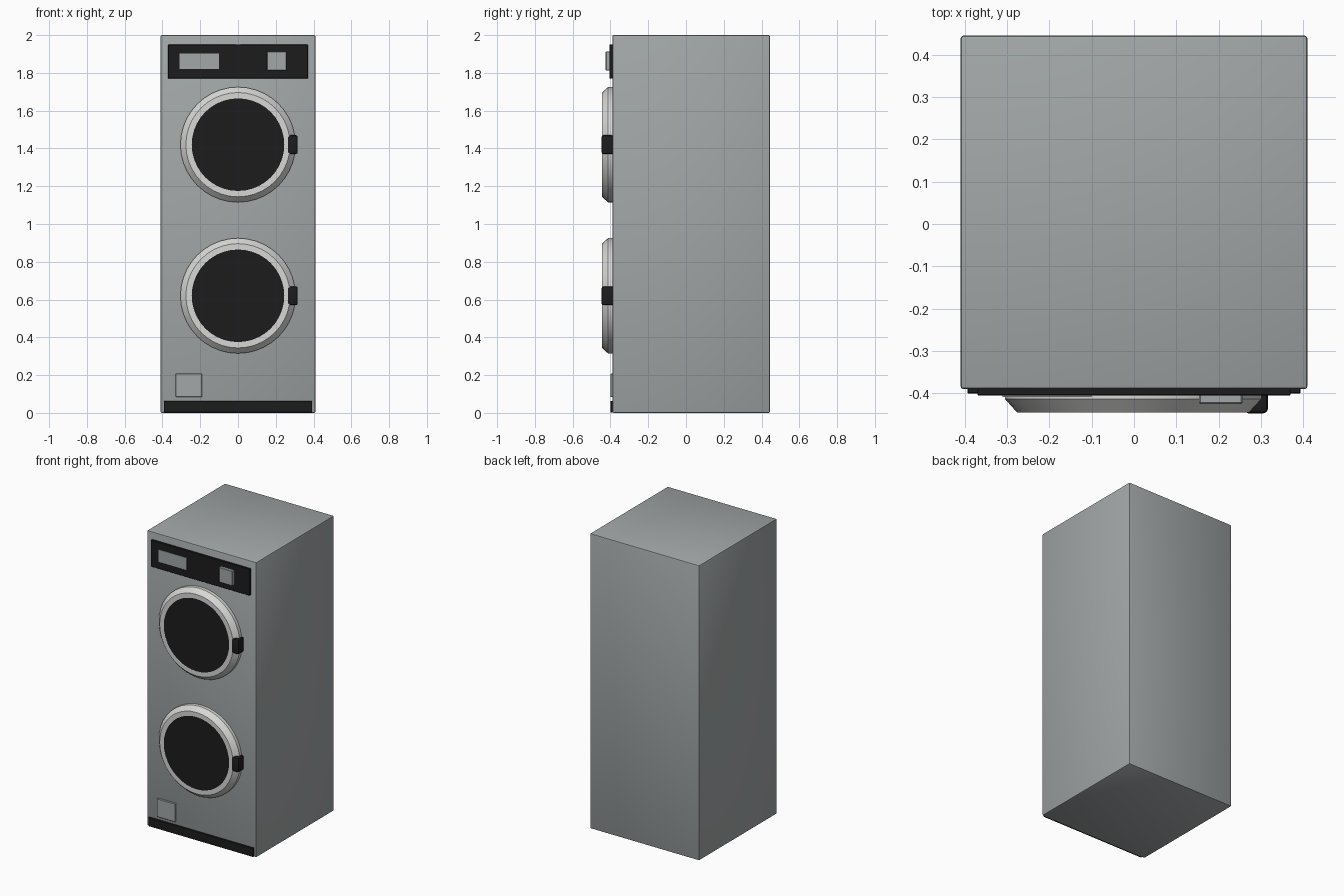
import bpy, bmesh, math

if "Cube" in bpy.data.objects:
    bpy.data.objects.remove(bpy.data.objects["Cube"], do_unlink=True)


def material(name, rgb):
    mat = bpy.data.materials.new(name)
    mat.use_nodes = True
    mat.diffuse_color = (*rgb, 1)
    mat.node_tree.nodes["Principled BSDF"].inputs["Base Color"].default_value = (*rgb, 1)
    return mat


STEEL = material("grey steel", (0.36, 0.385, 0.39))
CHROME = material("pale metal", (0.68, 0.68, 0.67))
BLACK = material("black plastic", (0.012, 0.012, 0.012))


def make_object(name, bm, mats):
    mesh = bpy.data.meshes.new(name)
    bmesh.ops.recalc_face_normals(bm, faces=bm.faces)
    bm.to_mesh(mesh)
    bm.free()
    obj = bpy.data.objects.new(name, mesh)
    bpy.context.collection.objects.link(obj)
    for mat in mats:
        mesh.materials.append(mat)
    return obj


def box(name, xs, ys, zs, mat, bevel=0.0, segments=2):
    """Box between two limits on each axis, with rounded edges."""
    bm = bmesh.new()
    bmesh.ops.create_cube(bm, size=1)
    for v in bm.verts:
        v.co = [lim[0] if c < 0 else lim[1] for c, lim in zip(v.co, (xs, ys, zs))]
    if bevel:
        bmesh.ops.bevel(bm, geom=bm.edges[:], offset=bevel, segments=segments,
                        profile=0.5, affect='EDGES')
    return make_object(name, bm, [mat])


def door(name, z, sides=40):
    """Turned door: chamfered metal rim around a flush dark window."""
    profile = [(0.305, -0.385), (0.305, -0.413), (0.276, -0.445), (0.245, -0.445)]
    bm = bmesh.new()
    rings = []
    for r, y in profile:
        angles = [2 * math.pi * i / sides for i in range(sides)]
        rings.append([bm.verts.new((r * math.cos(a), y, z + r * math.sin(a))) for a in angles])
    for a, b in zip(rings, rings[1:]):
        for i in range(sides):
            j = (i + 1) % sides
            bm.faces.new((a[i], a[j], b[j], b[i]))
    bm.faces.new(rings[0])
    bm.faces.new(rings[-1]).material_index = 1
    return make_object(name, bm, [CHROME, BLACK])


# Cabinet
FRONT = -0.39
parts = [box("cabinet", (-0.41, 0.41), (FRONT, 0.445), (0, 2), STEEL, 0.008)]

# Control panel with display and coin unit
parts.append(box("control_panel", (-0.37, 0.37), (-0.405, -0.38), (1.77, 1.95), BLACK, 0.002, 1))
parts.append(box("display", (-0.31, -0.10), (-0.408, -0.40), (1.82, 1.902), STEEL))
parts.append(box("coin_unit", (0.154, 0.256), (-0.425, -0.39), (1.812, 1.914), STEEL, 0.003, 1))

# Two stacked doors with handles
for label, z in (("lower", 0.62), ("upper", 1.42)):
    parts.append(door(label + "_door", z))
    parts.append(box(label + "_handle", (0.26, 0.316), (-0.447, -0.385),
                     (z - 0.05, z + 0.05), BLACK, 0.01))

# Service hatch and kick plate
parts.append(box("service_hatch", (-0.33, -0.19), (-0.40, -0.38), (0.083, 0.208), STEEL, 0.003, 1))
parts.append(box("kick_plate", (-0.393, 0.393), (-0.40, -0.38), (0.003, 0.063), BLACK, 0.002, 1))

# Smooth shading with crisp edges
bpy.ops.object.select_all(action='DESELECT')
for obj in parts:
    obj.select_set(True)
bpy.context.view_layer.objects.active = parts[0]
bpy.ops.object.shade_smooth_by_angle(angle=math.radians(30))
